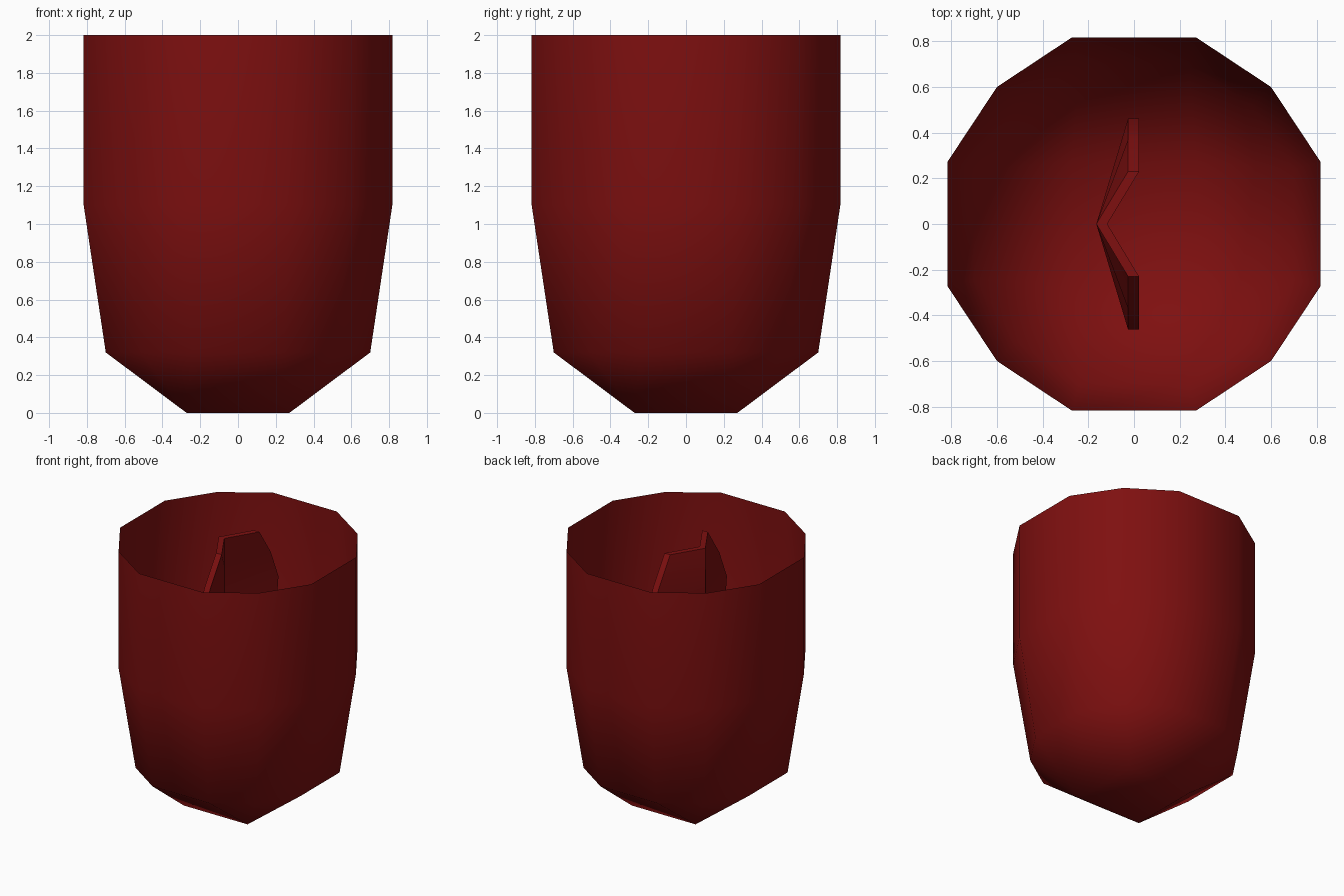
import bpy, bmesh, math

if "Cube" in bpy.data.objects:
    bpy.data.objects.remove(bpy.data.objects["Cube"])

red = bpy.data.materials.new("dark red")
red.diffuse_color = (0.21, 0.005, 0.005, 1)
red.use_nodes = True
red.node_tree.nodes["Principled BSDF"].inputs["Base Color"].default_value = red.diffuse_color


def finish(name, bm, angle):
    bmesh.ops.recalc_face_normals(bm, faces=bm.faces[:])
    mesh = bpy.data.meshes.new(name)
    bm.to_mesh(mesh)
    bm.free()
    mesh.materials.append(red)
    obj = bpy.data.objects.new(name, mesh)
    bpy.context.collection.objects.link(obj)
    bpy.ops.object.select_all(action='DESELECT')
    obj.select_set(True)
    bpy.context.view_layer.objects.active = obj
    bpy.ops.object.shade_smooth_by_angle(angle=math.radians(angle))
    return obj


def turn(x, y, k):
    """Rotate a point by k quarter turns."""
    for _ in range(k):
        x, y = -y, x
    return x, y


# Cup: three twelve-sided rings with a square floor, open at the top
bm = bmesh.new()


def ring(a, b, c, z):
    return [bm.verts.new((*turn(x, y, k), z))
            for k in range(4) for x, y in ((a, -b), (a, b), (c, c))]


rings = [ring(0.70, 0.24, 0.515, 0.32), ring(0.817, 0.272, 0.60, 1.1),
         ring(0.817, 0.272, 0.60, 2.0)]
for low, high in zip(rings, rings[1:]):
    for i in range(12):
        j = (i + 1) % 12
        bm.faces.new((low[i], low[j], high[j], high[i]))
floor = [bm.verts.new((*turn(0.272, 0.272, k), 0)) for k in range(4)]
bm.faces.new(floor[::-1])
low = rings[0]
for k in range(4):
    bm.faces.new((floor[k - 1], floor[k], low[3 * k + 1], low[3 * k]))
    bm.faces.new((floor[k], low[(3 * k + 3) % 12], low[3 * k + 2], low[3 * k + 1]))
finish("cup", bm, 80)

# Inner blade: a leaf-shaped plate folded along its upright centre line
outline = [(0.23, 2.0), (0.37, 1.79), (0.462, 1.57), (0.40, 1.0), (0.23, 0.45)]
bm = bmesh.new()


def sheet(offset):
    """One side of the blade: rows of left edge, spine, right edge."""
    return [[bm.verts.new((x + offset, y, z))
             for x, y in ((-0.026, -w), (-0.165, 0), (-0.026, w))]
            for w, z in outline]


back, front = sheet(0), sheet(0.048)
for rows in (back, front):
    for r, s in zip(rows, rows[1:]):
        for i in range(2):
            bm.faces.new((r[i], r[i + 1], s[i + 1], s[i]))
for row in (0, -1):
    for i in range(2):
        bm.faces.new((back[row][i], back[row][i + 1],
                      front[row][i + 1], front[row][i]))
for n in range(len(outline) - 1):
    for side in (0, 2):
        bm.faces.new((back[n][side], back[n + 1][side],
                      front[n + 1][side], front[n][side]))
finish("inner_blade", bm, 30)
